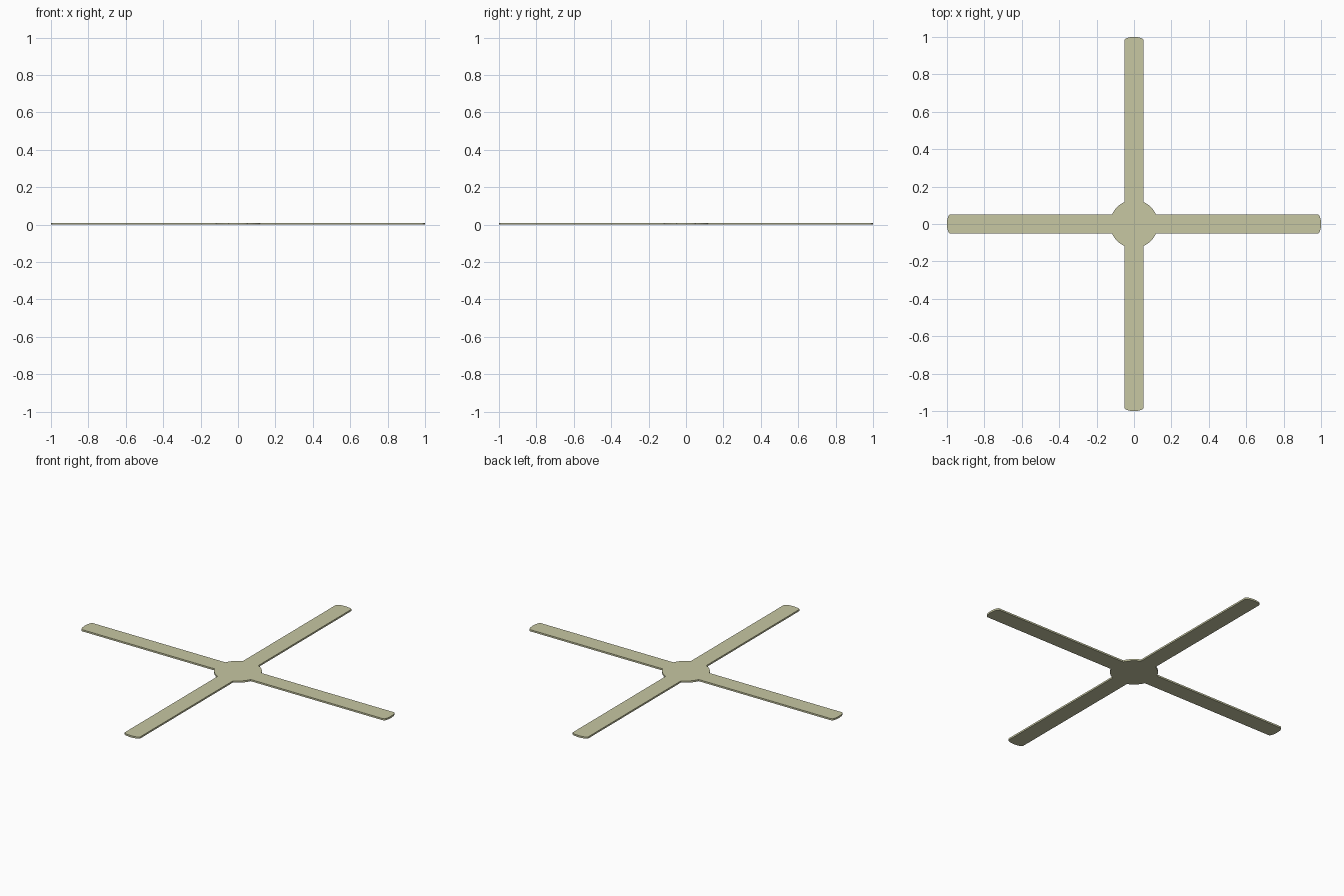
import bpy, bmesh, math
from mathutils import Matrix, Vector

if "Cube" in bpy.data.objects:
    bpy.data.objects.remove(bpy.data.objects["Cube"])

HALF_W, HUB_R, TIP, SAG, THICK = 0.05, 0.128, 1.0, 0.016, 0.01

mat = bpy.data.materials.new("pale khaki")
mat.diffuse_color = (0.57, 0.57, 0.36, 1)
mat.use_nodes = True
mat.node_tree.nodes["Principled BSDF"].inputs["Base Color"].default_value = mat.diffuse_color

# one quarter of the outline: rounded blade tip, then the hub arc to the next blade
quarter = []
for i in range(13):
    a = -math.pi / 2 + math.pi * i / 12
    quarter.append(Vector((TIP - SAG + SAG * math.cos(a), HALF_W * math.sin(a), 0)))
a0 = math.asin(HALF_W / HUB_R)
for i in range(9):
    a = a0 + (math.pi / 2 - 2 * a0) * i / 8
    quarter.append(Vector((HUB_R * math.cos(a), HUB_R * math.sin(a), 0)))

# four-bladed flat rotor, extruded to a thin plate
bm = bmesh.new()
verts = []
for k in range(4):
    rot = Matrix.Rotation(k * math.pi / 2, 3, 'Z')
    verts += [bm.verts.new(rot @ p) for p in quarter]
base = bm.faces.new(verts)
ext = bmesh.ops.extrude_face_region(bm, geom=[base], use_keep_orig=True)
top = [v for v in ext["geom"] if isinstance(v, bmesh.types.BMVert)]
bmesh.ops.translate(bm, verts=top, vec=(0, 0, THICK))
bmesh.ops.recalc_face_normals(bm, faces=bm.faces)

mesh = bpy.data.meshes.new("rotor_blades")
bm.to_mesh(mesh)
bm.free()
mesh.materials.append(mat)
obj = bpy.data.objects.new("rotor_blades", mesh)
bpy.context.collection.objects.link(obj)
